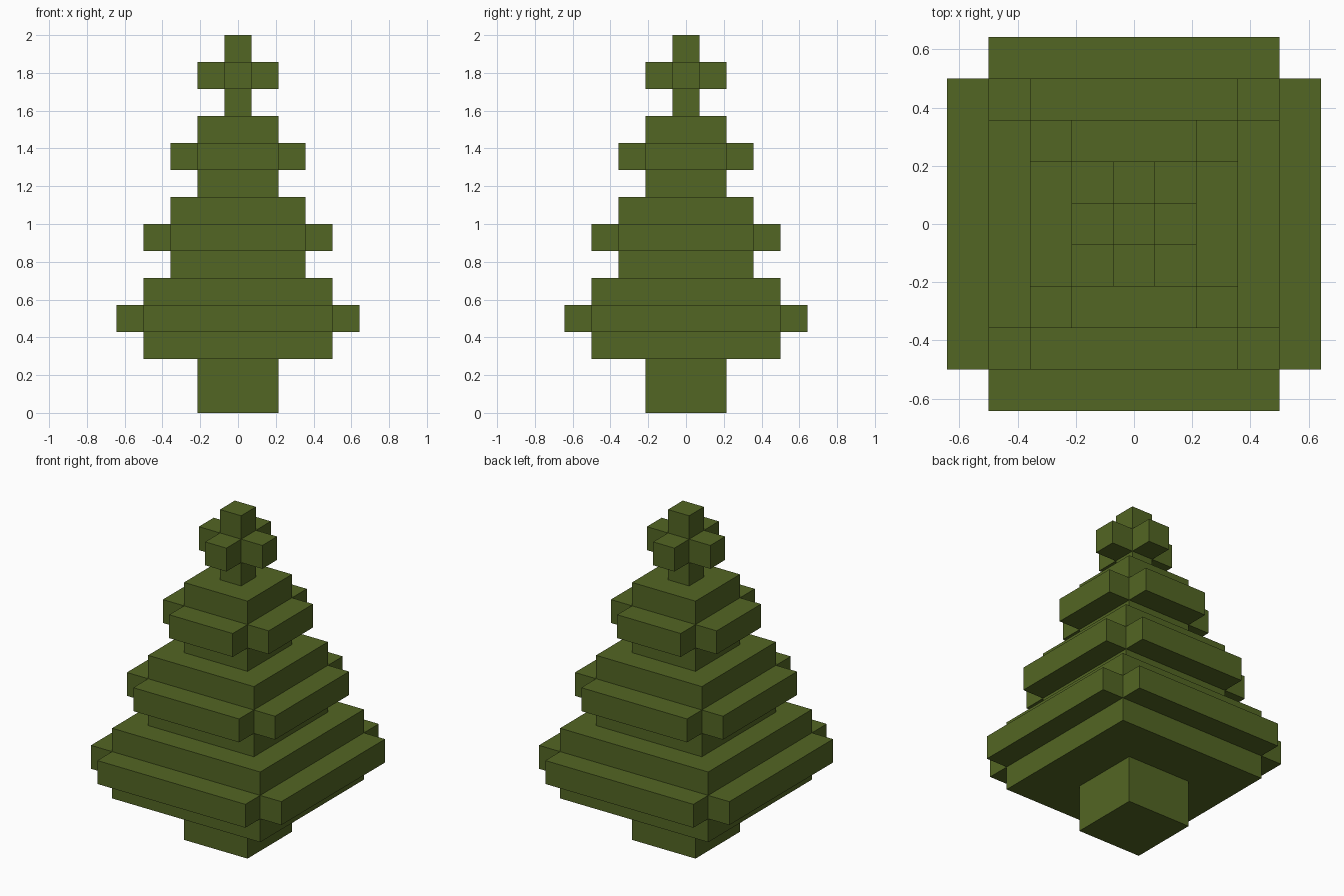
import bpy
import bmesh
from mathutils import Matrix, Vector

default_cube = bpy.data.objects.get("Cube")
if default_cube:
    bpy.data.objects.remove(default_cube, do_unlink=True)

U = 1 / 7  # one block

# Single flat colour
green = bpy.data.materials.new("olive_green")
green.use_nodes = True
colour = (0.086, 0.132, 0.017, 1)
green.diffuse_color = colour
bsdf = green.node_tree.nodes["Principled BSDF"]
bsdf.inputs["Base Color"].default_value = colour
bsdf.inputs["Roughness"].default_value = 0.9


def block(width, bottom, height):
    """Square block in a new bmesh, measured in blocks."""
    bm = bmesh.new()
    size = Vector((width, width, height)) * U
    centre = Vector((0, 0, (bottom + height / 2) * U))
    bmesh.ops.create_cube(bm, size=1, matrix=Matrix.Translation(centre) @ Matrix.Diagonal(size.to_4d()))
    return bm


def finish(bm, name):
    bmesh.ops.recalc_face_normals(bm, faces=bm.faces)
    mesh = bpy.data.meshes.new(name)
    bm.to_mesh(mesh)
    bm.free()
    mesh.materials.append(green)
    obj = bpy.data.objects.new(name, mesh)
    bpy.context.collection.objects.link(obj)


def tier(name, width, bottom):
    """Three-layer block whose middle layer juts out on each side."""
    bm = block(width, bottom, 3)
    for level in (1, 2):
        bmesh.ops.bisect_plane(bm, geom=bm.verts[:] + bm.edges[:] + bm.faces[:],
                               plane_co=(0, 0, (bottom + level) * U), plane_no=(0, 0, 1))
    bm.normal_update()
    middle = (bottom + 1.5) * U
    sides = [f for f in bm.faces
             if abs(f.normal.z) < 0.5 and abs(f.calc_center_median().z - middle) < U / 4]
    for face in sides:
        outward = face.normal * U
        arm = bmesh.ops.extrude_discrete_faces(bm, faces=[face])["faces"][0]
        bmesh.ops.translate(bm, verts=arm.verts[:], vec=outward)
    finish(bm, name)


# Trunk
finish(block(3, 0, 2), "trunk")

# Foliage tiers and the cross-shaped topper
tier("lower_foliage", 7, 2)
tier("middle_foliage", 5, 5)
tier("upper_foliage", 3, 8)
tier("tree_topper", 1, 11)
